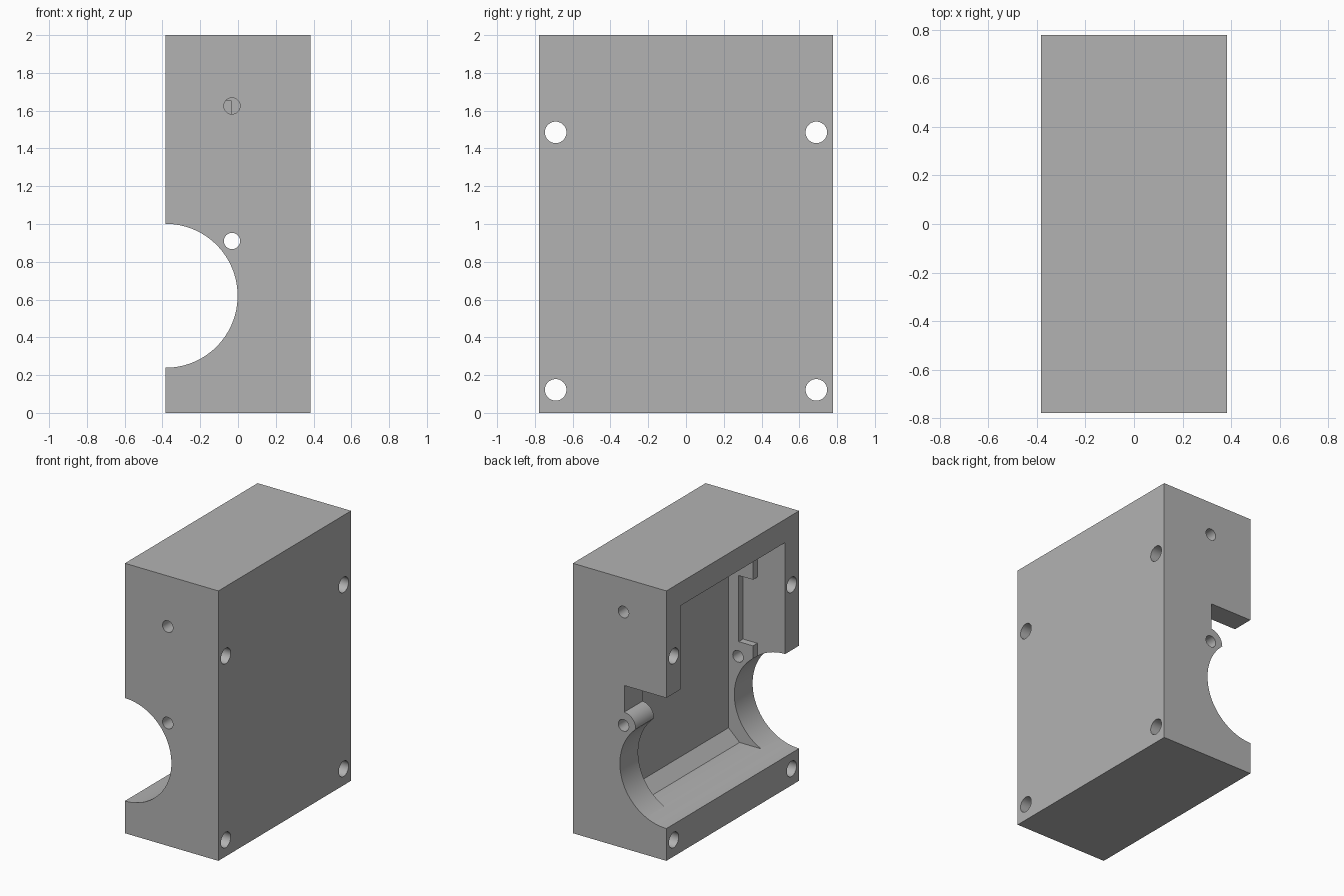
import bpy
import bmesh
import math
from mathutils import Matrix, Vector

old = bpy.data.objects.get("Cube")
if old:
    bpy.data.objects.remove(old, do_unlink=True)

HX, HY, TOP = 0.383, 0.777, 2.0      # half width, half depth, height
STEP, TAB = -0.038, -0.155           # x of recess step and of tab edge
ROOF, THIN, THICK = 1.827, 0.614, 0.563
OUT = -0.5                           # beyond the open side


def prism(name, points, y0, y1):
    """Extrude an (x, z) profile along y."""
    bm = bmesh.new()
    face = bm.faces.new([bm.verts.new((x, y0, z)) for x, z in points])
    ext = bmesh.ops.extrude_face_region(bm, geom=[face])
    moved = [v for v in ext["geom"] if isinstance(v, bmesh.types.BMVert)]
    bmesh.ops.translate(bm, vec=(0, y1 - y0, 0), verts=moved)
    bmesh.ops.recalc_face_normals(bm, faces=bm.faces)
    return add_object(name, bm)


def cylinder(name, radius, length, centre, axis, sides=48):
    bm = bmesh.new()
    turn = Vector((0, 0, 1)).rotation_difference(Vector(axis)).to_matrix().to_4x4()
    bmesh.ops.create_cone(bm, cap_ends=True, segments=sides, radius1=radius,
                          radius2=radius, depth=length,
                          matrix=Matrix.Translation(centre) @ turn)
    return add_object(name, bm)


def add_object(name, bm):
    mesh = bpy.data.meshes.new(name)
    bm.to_mesh(mesh)
    bm.free()
    obj = bpy.data.objects.new(name, mesh)
    bpy.context.collection.objects.link(obj)
    return obj


def cut(target, cutter):
    """Subtract the cutter, then discard it."""
    mod = target.modifiers.new("cut", "BOOLEAN")
    mod.operation = "DIFFERENCE"
    mod.solver = "EXACT"
    mod.object = cutter
    bpy.context.view_layer.objects.active = target
    bpy.ops.object.modifier_apply(modifier=mod.name)
    bpy.data.objects.remove(cutter, do_unlink=True)


# Solid block
housing = prism("housing", [(-HX, 0), (HX, 0), (HX, TOP), (-HX, TOP)], -HY, HY)

# Main cavity with a chamfer along the floor
cut(housing, prism("cavity_cutter", [
    (OUT, 0.275), (-0.045, 0.275), (0.045, 0.36), (0.045, ROOF), (OUT, ROOF)],
    -THICK, THICK))

# Front wall recess, leaving a tab above and below
cut(housing, prism("front_recess_cutter", [
    (OUT, 0.91), (TAB, 0.91), (TAB, 1.02), (STEP, 1.02), (STEP, 1.51),
    (TAB, 1.51), (TAB, ROOF), (OUT, ROOF)], -THIN, -0.5))

# Back wall recess and through notch, both leaving the round boss
back_recess = prism("back_recess_cutter", [
    (OUT, 0.91), (STEP, 0.91), (STEP, 1.655), (TAB, 1.655),
    (TAB, ROOF), (OUT, ROOF)], 0.5, THIN)
notch = prism("notch_cutter", [
    (OUT, 0.91), (STEP, 0.91), (STEP, 1.207), (OUT, 1.207)], 0.5, 0.9)
for cutter in (back_recess, notch):
    cut(cutter, cylinder("boss_shape", 0.1, 1.2, (-0.032, 0.7, 0.91), (0, 1, 0)))
    cut(housing, cutter)

# Large round channel along the open side
cut(housing, cylinder("channel_cutter", 0.381, 2, (-HX, 0, 0.62), (0, 1, 0), 96))

# Bolt holes through the width
for y in (-0.69, 0.69):
    for z in (0.122, 1.485):
        cut(housing, cylinder("bolt_hole", 0.057, 1, (0, y, z), (1, 0, 0)))

# Pin holes through the front and back walls
for y, z in ((-0.75, 0.91), (0.75, 0.91), (-0.75, 1.625), (0.75, 1.75)):
    cut(housing, cylinder("pin_hole", 0.043, 0.5, (-0.032, y, z), (0, 1, 0)))

# Single grey material
grey = bpy.data.materials.new("plain_grey")
grey.use_nodes = True
colour = (0.45, 0.45, 0.45, 1)
grey.diffuse_color = colour
grey.node_tree.nodes["Principled BSDF"].inputs["Base Color"].default_value = colour
housing.data.materials.clear()
housing.data.materials.append(grey)
for poly in housing.data.polygons:
    poly.material_index = 0

bpy.ops.object.select_all(action="DESELECT")
housing.select_set(True)
bpy.context.view_layer.objects.active = housing
bpy.ops.object.shade_smooth_by_angle(angle=math.radians(30))
